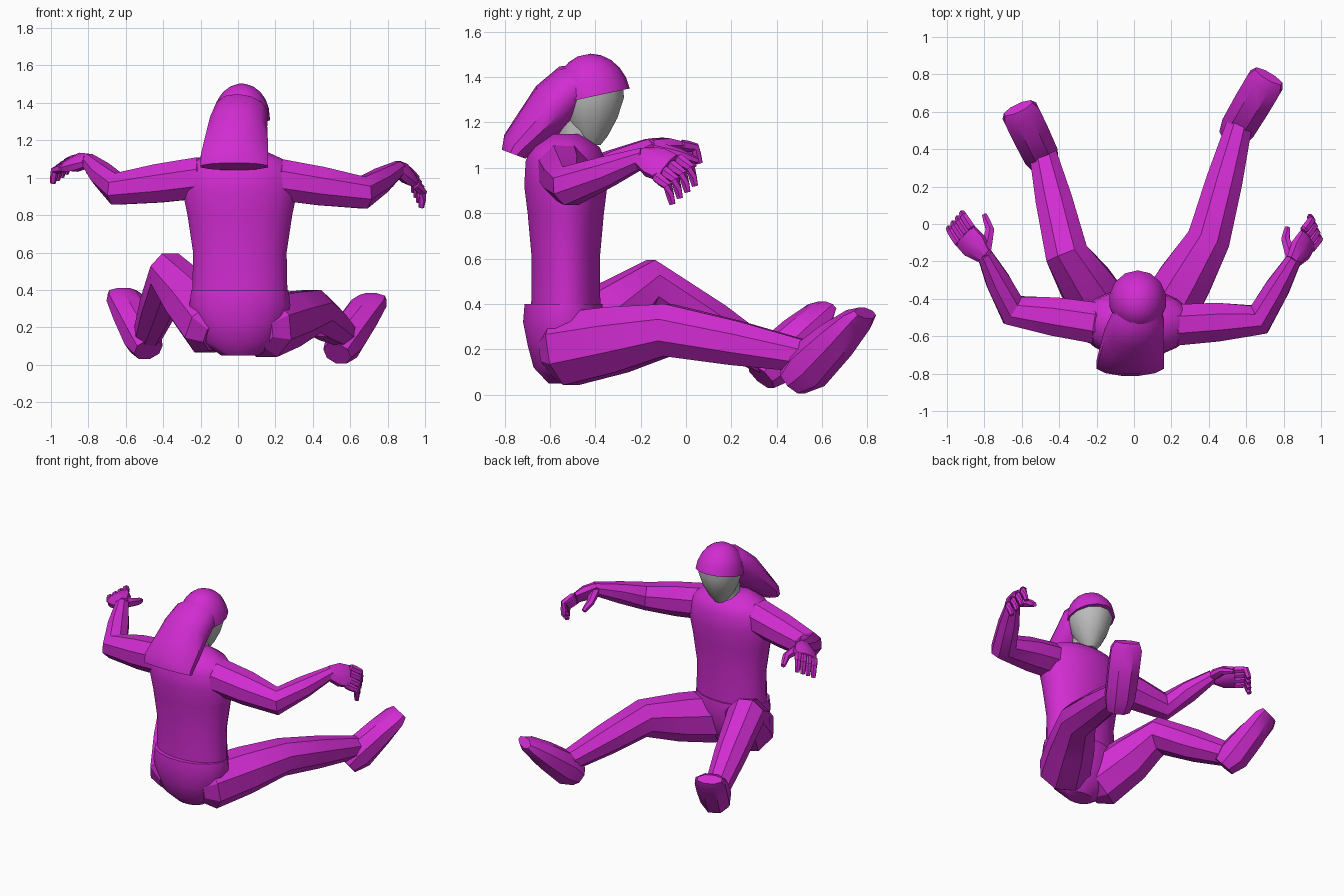
import bpy, bmesh, math
from mathutils import Vector

cube = bpy.data.objects.get("Cube")
if cube:
    bpy.data.objects.remove(cube, do_unlink=True)


def material(name, rgb):
    mat = bpy.data.materials.new(name)
    mat.use_nodes = True
    mat.diffuse_color = (*rgb, 1)
    mat.node_tree.nodes["Principled BSDF"].inputs["Base Color"].default_value = (*rgb, 1)
    return mat


MAGENTA = material("magenta cloth", (.64, .025, .64))
GREY = material("grey face", (.5, .5, .5))
UP, FORWARD = Vector((0, 0, 1)), Vector((0, 1, 0))


def loft(name, stations, sides=8, reference=UP, mat=MAGENTA, smooth_angle=30):
    """Skin rings along a path; each station is (centre, half width, half depth)."""
    bm = bmesh.new()
    centres = [Vector(centre) for centre, width, depth in stations]
    last = len(centres) - 1
    grow = 1 / math.cos(math.pi / sides)  # flats, not corners, reach the half width
    rings = []
    for i, (centre, width, depth) in enumerate(stations):
        along = (centres[min(i + 1, last)] - centres[max(i - 1, 0)]).normalized()
        across = along.cross(reference).normalized()
        normal = across.cross(along)
        ring = []
        for k in range(sides):
            turn = math.tau * (k + .5) / sides
            offset = across * width * math.cos(turn) + normal * depth * math.sin(turn)
            ring.append(bm.verts.new(centres[i] + offset * grow))
        rings.append(ring)
    for lower, upper in zip(rings, rings[1:]):
        for k in range(sides):
            following = (k + 1) % sides
            bm.faces.new((lower[k], lower[following], upper[following], upper[k]))
    bm.faces.new(rings[0])
    bm.faces.new(rings[-1])
    bmesh.ops.recalc_face_normals(bm, faces=bm.faces)
    mesh = bpy.data.meshes.new(name)
    bm.to_mesh(mesh)
    bm.free()
    mesh.materials.append(mat)
    obj = bpy.data.objects.new(name, mesh)
    bpy.context.collection.objects.link(obj)
    bpy.ops.object.select_all(action="DESELECT")
    obj.select_set(True)
    bpy.context.view_layer.objects.active = obj
    bpy.ops.object.shade_smooth_by_angle(angle=math.radians(smooth_angle))


def upright(name, x, y, profile, roundness, sides=16, mat=MAGENTA):
    """Standing part from a (height, half width) profile with oval sections."""
    stations = [((x, y, z), width, width * roundness) for z, width in profile]
    loft(name, stations, sides, FORWARD, mat, smooth_angle=40)


def limb(name, joints, radii, sides=8):
    """Jointed tube with a rounded root and a slight swell between joints."""
    joints = [Vector(joint) for joint in joints]
    root = joints[0] - (joints[1] - joints[0]).normalized() * radii[0] * .5
    stations = [(root, radii[0] * .6, radii[0] * .6)]
    for i, (joint, radius) in enumerate(zip(joints, radii)):
        if i:
            swell = (radius + radii[i - 1]) * .53
            stations.append((joint.lerp(joints[i - 1], .5), swell, swell))
        stations.append((joint, radius, radius))
    loft(name, stations, sides)


def hand(side, wrist, pinky, index, bend, tip, thumb):
    """Flat palm, four fingers spread between two knuckles, and a thumb."""
    wrist, pinky, index, bend, tip = map(Vector, (wrist, pinky, index, bend, tip))
    knuckles = pinky.lerp(index, .5)
    palm_normal = (index - pinky).cross(knuckles - wrist)
    loft(side + "_palm", [(wrist, .045, .035), (wrist.lerp(knuckles, .5), .075, .042),
                          (knuckles, .075, .025)], reference=palm_normal)
    for n, finger in enumerate(("pinky", "ring", "middle", "index")):
        base = pinky.lerp(index, n / 3)
        limb(f"{side}_{finger}_finger", (base, base + bend, base + tip), (.021, .019, .013), 6)
    limb(side + "_thumb", (wrist, *thumb), (.03, .022, .013), 6)


def foot(name, heel, toe):
    """Boot from heel to toe, full at the ankle and thin at the tip."""
    heel, toe = Vector(heel), Vector(toe)
    shape = ((0, .075, .07), (.2, .095, .105), (.6, .1, .085), (.9, .1, .055), (1, .08, .03))
    loft(name, [(heel.lerp(toe, t), width, depth) for t, width, depth in shape])


# Torso and pelvis
upright("torso", .01, -.53, ((.34, .255), (.6, .25), (.8, .28), (.92, .305),
                             (1.03, .295), (1.09, .25), (1.15, .12)), .6, sides=20)
upright("pelvis", .01, -.54, ((.05, .1), (.12, .2), (.22, .24), (.32, .27), (.4, .26)), .66)

# Head
upright("neck", .01, -.48, ((1.08, .08), (1.25, .08)), 1, mat=GREY)
upright("face", .02, -.42, ((1.1, .04), (1.14, .07), (1.22, .11), (1.31, .137), (1.4, .13)),
        1.07, sides=12, mat=GREY)

# Hood: a tilted dome, with a tail that hangs down behind it
dome = []
for step in range(6):
    rise = math.radians(step * 16)
    size = .15 * math.cos(rise)
    dome.append(((.02, -.41 - .04 * math.sin(rise), 1.315 + .185 * math.sin(rise)),
                 size, size * 1.08))
loft("hood", dome, 14, FORWARD, smooth_angle=40)
loft("hood_tail", [((-.02, -.76, 1.06), .18, .055), ((-.02, -.745, 1.1), .18, .07),
                   ((-.01, -.67, 1.18), .17, .09), ((0, -.58, 1.28), .155, .11),
                   ((.02, -.5, 1.36), .14, .1), ((.02, -.42, 1.39), .1, .07)],
     12, FORWARD, smooth_angle=40)

# Arms: shoulder, elbow, wrist
arm_radii = (.11, .085, .04)
limb("left_arm", ((.22, -.54, .99), (.67, -.51, .92), (.86, -.18, 1.05)), arm_radii)
limb("right_arm", ((-.2, -.53, 1), (-.65, -.46, .94), (-.8, -.16, 1.09)), arm_radii)

# Hands
hand("left", wrist=(.85, -.2, 1.05), pinky=(.95, -.13, .96), index=(.91, -.03, 1.04),
     bend=(.04, .05, -.04), tip=(.03, .07, -.12),
     thumb=((.81, -.08, 1), (.82, -.02, .96)))
hand("right", wrist=(-.8, -.17, 1.09), pinky=(-.94, -.1, 1.05), index=(-.87, -.02, 1.1),
     bend=(-.04, .06, -.01), tip=(-.05, .08, -.08),
     thumb=((-.77, -.03, 1.06), (-.8, .05, 1.03)))

# Legs: hip, knee, ankle
leg_radii = (.16, .115, .07)
limb("left_leg", ((.14, -.53, .2), (.4, -.08, .285), (.56, .52, .17)), leg_radii)
limb("right_leg", ((-.13, -.52, .2), (-.36, -.16, .48), (-.49, .39, .14)), leg_radii)

# Feet, soles tilted up toward the toes
foot("left_foot", heel=(.53, .47, .06), toe=(.72, .79, .36))
foot("right_foot", heel=(-.48, .33, .08), toe=(-.62, .62, .39))
